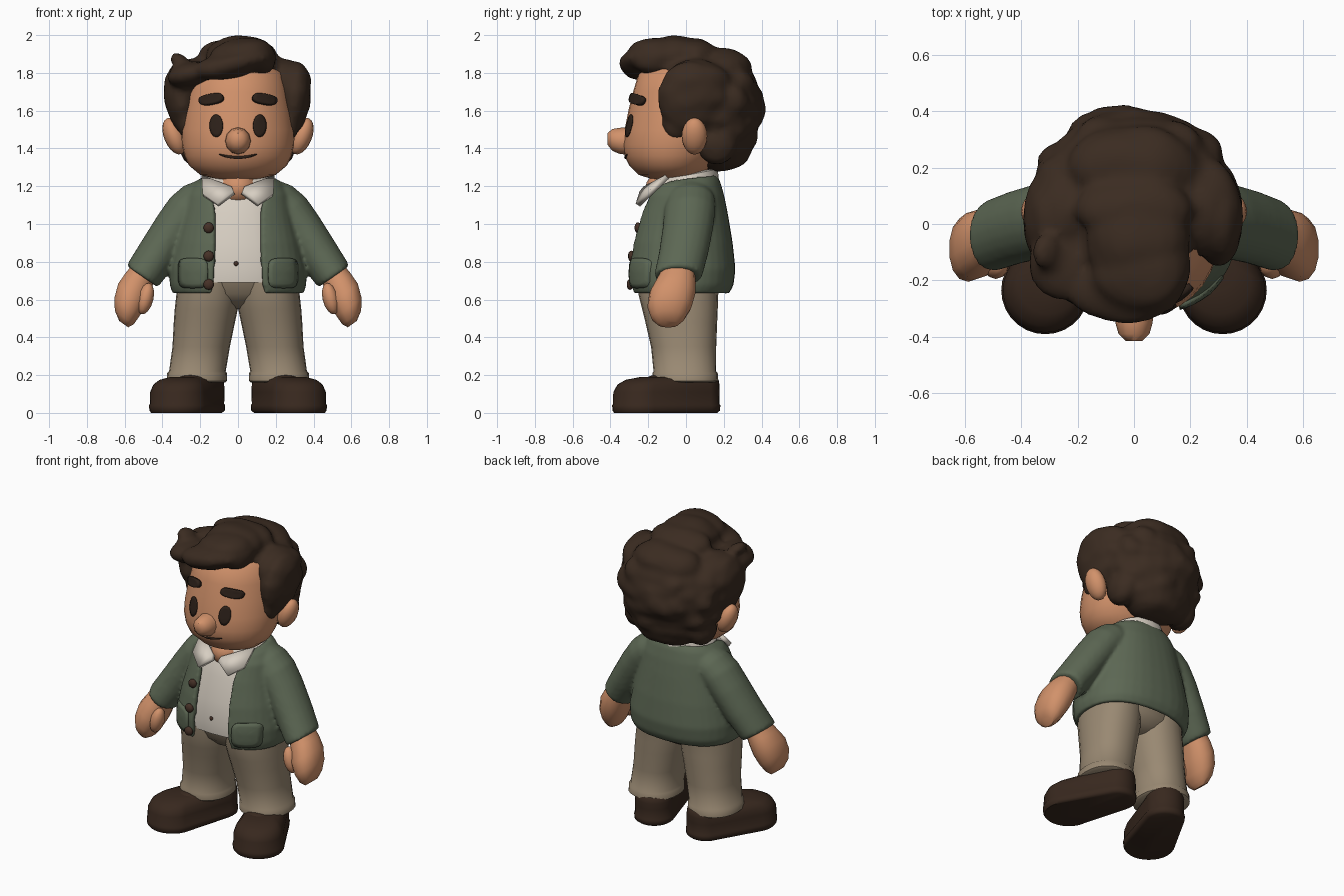
import bpy, bmesh, math, random
from mathutils import Vector, Matrix, noise
from mathutils.bvhtree import BVHTree

if "Cube" in bpy.data.objects:
    bpy.data.objects.remove(bpy.data.objects["Cube"])

random.seed(4)


def material(name, r, g, b):
    m = bpy.data.materials.new(name)
    m.diffuse_color = (r, g, b, 1)
    m.use_nodes = True
    m.node_tree.nodes["Principled BSDF"].inputs["Base Color"].default_value = m.diffuse_color
    return m


SKIN = material("skin", .64, .285, .145)
HAIR = material("dark brown hair", .043, .0245, .015)
GREEN = material("sage green wool", .108, .137, .088)
WHITE = material("off white cotton", .68, .62, .54)
TAN = material("tan cloth", .32, .25, .17)
SHOE = material("dark brown leather", .039, .021, .013)
DARK = material("near black brown", .026, .015, .010)
BUTTON = material("button brown", .06, .03, .02)


def finish(name, bm, mat):
    bmesh.ops.recalc_face_normals(bm, faces=bm.faces)
    me = bpy.data.meshes.new(name)
    bm.to_mesh(me)
    bm.free()
    me.materials.append(mat)
    ob = bpy.data.objects.new(name, me)
    bpy.context.collection.objects.link(ob)
    return ob


def skin_rings(name, rings, mat, closed=True, caps=True):
    """Join lists of points with quads."""
    bm = bmesh.new()
    vs = [[bm.verts.new(p) for p in r] for r in rings]
    n = len(vs[0])
    for a, b in zip(vs, vs[1:]):
        for i in range(n if closed else n - 1):
            j = (i + 1) % n
            bm.faces.new((a[i], a[j], b[j], b[i]))
    if caps:
        bm.faces.new(vs[0])
        bm.faces.new(vs[-1])
    bmesh.ops.remove_doubles(bm, verts=bm.verts, dist=1e-5)
    return finish(name, bm, mat)


def ring(c, u, v, n=24, p=1.0, gap=0.0):
    """Superellipse ring; gap leaves an opening of that half width at -v."""
    c, u, v = Vector(c), Vector(u), Vector(v)
    f = lambda t: math.copysign(abs(t) ** p, t)
    if gap:
        a0 = math.asin(min(1, (gap / u.length) ** (1 / p)))
        ts = [a0 + (2 * math.pi - 2 * a0) * i / (n - 1) for i in range(n)]
    else:
        ts = [2 * math.pi * i / n for i in range(n)]
    return [c + u * f(math.sin(t)) - v * f(math.cos(t)) for t in ts]


def level(z, rx, y0, y1, x=0, **k):
    return ring((x, (y0 + y1) / 2, z), (rx, 0, 0), (0, (y1 - y0) / 2, 0), **k)


def add_ball(bm, c, r, tilt=0, seg=20):
    m = Matrix.Translation(c) @ Matrix.Rotation(tilt, 4, 'Y') @ Matrix.Diagonal((*r, 1))
    bmesh.ops.create_uvsphere(bm, u_segments=seg, v_segments=seg // 2 + 2, radius=1, matrix=m)


def ball(name, c, r, mat, tilt=0, seg=16):
    bm = bmesh.new()
    add_ball(bm, c, r, tilt, seg)
    return finish(name, bm, mat)


def solid(ob, thick):
    mod = ob.modifiers.new("thickness", 'SOLIDIFY')
    mod.thickness, mod.offset = thick, 0


def evaluated(ob):
    return bpy.data.meshes.new_from_object(ob.evaluated_get(bpy.context.evaluated_depsgraph_get()))


def fuse(name, parts, mat, voxel, soft):
    """Merge overlapping parts into one softened surface."""
    bm = bmesh.new()
    for ob in parts:
        bm.from_mesh(evaluated(ob))
        bpy.data.objects.remove(ob)
    ob = finish(name, bm, mat)
    mod = ob.modifiers.new("fuse", 'REMESH')
    mod.mode, mod.voxel_size = 'VOXEL', voxel
    mod = ob.modifiers.new("soften", 'SMOOTH')
    mod.factor, mod.iterations = .5, soft
    me = evaluated(ob)
    ob.modifiers.clear()
    ob.data = me
    if not me.materials:
        me.materials.append(mat)
    return ob


def surface(ob):
    bm = bmesh.new()
    bm.from_mesh(ob.data)
    return BVHTree.FromBMesh(bm)


def hit(tree, x, z):
    """Point on the front of a surface."""
    loc = tree.ray_cast(Vector((x, -2, z)), Vector((0, 1, 0)))[0]
    return loc if loc else Vector((x, -.25, z))


def patch(name, tree, x, z, rx, rz, mat, off, thick, p=1.0, tilt=0, n=20):
    """Rounded plate laid over a surface."""
    rings = []
    for s in (1, .7, .4, 0):
        pts = [Matrix.Rotation(tilt, 3, 'Y') @ q for q in ring((0, 0, 0), (rx * s, 0, 0), (0, 0, rz * s), n, p)]
        rings.append([hit(tree, x + q.x, z + q.z) - Vector((0, off, 0)) for q in pts])
    solid(skin_rings(name, rings, mat, caps=False), thick)


# Head, neck, nose
head = skin_rings("head", [level(*a, n=32) for a in (
    (1.235, .10, -.17, .05), (1.26, .20, -.25, .10), (1.31, .26, -.30, .14),
    (1.36, .283, -.325, .18), (1.42, .297, -.335, .21), (1.5, .30, -.325, .24),
    (1.6, .288, -.305, .26), (1.7, .27, -.28, .26), (1.8, .24, -.25, .22), (1.87, .15, -.15, .15))], SKIN)
face = surface(head)
ball("neck", (0, -.08, 1.19), (.11, .135, .10), SKIN)
skin_rings("nose", [ring((0, y, z), (r, 0, 0), (0, 0, r * 1.05), 12) for y, z, r in (
    (-.30, 1.44, .07), (-.35, 1.44, .066), (-.39, 1.445, .055), (-.415, 1.45, .03))], SKIN)

# Ears, eyes, brows, mouth
for s in (-1, 1):
    side = "right" if s < 0 else "left"
    ball(side + "_ear", (s * .337, .045, 1.465), (.055, .068, .102), SKIN, s * .38)
    patch(side + "_eye", face, s * .115, 1.52, .035, .06, DARK, .006, .006)
    patch(side + "_brow", face, s * .14, 1.66, .063, .026, DARK, .014, .026, .7, s * .2)
mouth = []
for i in range(13):
    x = -.1 + .2 * i / 12
    r = .003 + .006 * (1 - (x / .1) ** 2)
    mouth.append(ring(hit(face, x, 1.353 + 1.6 * x * x), (0, .006, 0), (0, 0, r), 8))
skin_rings("mouth", mouth, DARK)

# Hair: overlapping locks fused into one wavy mass
bm = bmesh.new()
for c, r, t in (
        ((0, .14, 1.62), (.335, .27, .305), 0), ((0, .19, 1.42), (.24, .165, .145), 0),
        ((.25, .06, 1.75), (.135, .18, .115), .45), ((-.24, .04, 1.75), (.135, .18, .12), -.45),
        ((.01, -.05, 1.885), (.19, .20, .108), 0), ((-.03, -.225, 1.845), (.215, .13, .07), -.2),
        ((.02, -.17, 1.905), (.17, .14, .08), -.1), ((0, .05, 1.895), (.21, .12, .09), 0),
        ((0, .2, 1.82), (.24, .15, .11), 0), ((.12, -.17, 1.845), (.08, .11, .06), 0),
        ((-.25, -.14, 1.795), (.13, .13, .068), -.15), ((-.31, -.1, 1.865), (.05, .06, .035), .5),
        ((.1, -.15, 1.88), (.10, .13, .08), -.3)):
    add_ball(bm, c, r, t)
for s in (-1, 1):
    add_ball(bm, (s * .3, .02, 1.67), (.088, .17, .19), s * .1)
    add_ball(bm, (s * .275, -.05, 1.55), (.045, .075, .11))
    add_ball(bm, (s * .23, .16, 1.43), (.08, .11, .12))
for i in range(20):
    a, z = random.uniform(-.1, math.pi + .1), random.uniform(-.7, .7)
    w = math.sqrt(1 - z * z)
    add_ball(bm, (.25 * w * math.cos(a), .14 + .20 * w * math.sin(a), 1.62 + .24 * z),
             (.12, .085, .075), random.uniform(-.7, .7), 14)
me = fuse("hair", [finish("locks", bm, HAIR)], HAIR, .02, 2).data
offs = [v.normal * .012 * noise.noise(Vector((v.co.x * 6, v.co.y * 6, v.co.z * 13))) for v in me.vertices]
for v, o in zip(me.vertices, offs):
    v.co += o

# Cardigan body, open at the front, and shirt inside it
coat = ((.635, .33, -.275, .21, .14), (.68, .345, -.29, .235, .13), (.76, .345, -.295, .245, .125),
        (.9, .315, -.275, .23, .12), (1.05, .275, -.235, .205, .12), (1.15, .255, -.20, .185, .135),
        (1.215, .22, -.17, .165, .155), (1.25, .18, -.13, .145, .165))
rings = [level(z, rx, a, b, n=33, p=.85, gap=w) for z, rx, a, b, w in coat]
for r, k in zip(rings[-2:], (.08, .16)):
    for p in r:
        p.z += k * (p.y - .12)
jacket = skin_rings("body", rings, GREEN, closed=False, caps=False)
solid(jacket, .034)
cloth, knit = surface(jacket), [jacket]
shirt = skin_rings("shirt", [level(max(z, .69) - (.02 if z > 1.2 else 0), rx - .03, a + .025, b - .025, p=.85)
                             for z, rx, a, b, w in coat[1:]], WHITE)
ball("shirt_button", hit(surface(shirt), -.01, .79), (.013, .008, .013), BUTTON, 0, 8)
for z in (.98, .83, .68):
    ball("cardigan_button", hit(cloth, -.155, z) - Vector((0, .025, 0)), (.029, .018, .029), BUTTON, 0, 10)

# Shirt collar: sloped band and two front flaps
band = [level(z, rx, a, b) for z, rx, a, b in (
    (1.21, .20, -.195, .175), (1.275, .175, -.18, .168), (1.283, .15, -.16, .15), (1.21, .15, -.15, .14))]
for p in sum(band, []):
    p.z += .2 * (p.y - .09)
skin_rings("collar_band", band, WHITE, caps=False)
for s in (-1, 1):
    pts = ((.19, -.10, 1.25), (.03, -.215, 1.19), (.02, -.235, 1.165), (.105, -.255, 1.10), (.185, -.20, 1.155))
    bm = bmesh.new()
    bm.faces.new([bm.verts.new((s * x, y, z)) for x, y, z in pts])
    bmesh.ops.triangulate(bm, faces=bm.faces)
    solid(finish("collar_flap", bm, WHITE), .028)

# Trouser seat
skin_rings("trouser_seat", [level(*a) for a in (
    (.55, .10, -.10, .08), (.58, .24, -.17, .13), (.63, .30, -.225, .17), (.70, .31, -.25, .19))], TAN)

for s in (-1, 1):
    side = "right_" if s < 0 else "left_"
    # Sleeve with rounded shoulder, pocket and hand
    arm = ((.13, .025, 1.145, .09, .115, 1.3), (.17, .025, 1.14, .10, .122, 1.2), (.22, .025, 1.115, .11, .132, .95),
           (.27, .02, 1.07, .114, .136, .7), (.335, .01, .98, .112, .134, .6), (.42, -.012, .85, .109, .131, .6),
           (.495, -.038, .74, .103, .128, .6), (.508, -.043, .722, .098, .124, .6))
    knit.append(skin_rings("sleeve", [ring((s * x, y, z), (s * r * math.cos(t), 0, r * math.sin(t)), (0, ry, 0), 20)
                                      for x, y, z, r, ry, t in arm], GREEN))
    patch(side + "pocket", cloth, s * .235, .74, .075, .078, GREEN, .022, .02, .45)
    slope = Vector((s * .81, 0, .58))
    skin_rings(side + "hand", [ring((s * x, y, z), slope * r, (0, ry, 0), 14, p=.9) for x, y, z, r, ry in (
        (.49, -.04, .76, .07, .085), (.53, -.055, .69, .085, .107), (.56, -.073, .63, .094, .122),
        (.588, -.088, .56, .084, .117), (.602, -.095, .505, .063, .09), (.605, -.095, .47, .03, .055))], SKIN)
    ball(side + "thumb", (s * .49, -.145, .605), (.042, .05, .085), SKIN, s * -.25, 12)
    # Trouser leg with turned hem
    skin_rings(side + "trouser_leg", [level(z, rx, a, b, x=s * x, p=.9) for z, rx, a, b, x in (
        (.16, .145, -.16, .155, .215), (.17, .16, -.175, .17, .217), (.21, .158, -.178, .168, .217),
        (.22, .15, -.172, .16, .215), (.35, .152, -.185, .16, .195), (.48, .162, -.215, .165, .178),
        (.55, .167, -.232, .168, .168), (.62, .167, -.25, .17, .16), (.70, .16, -.255, .18, .155))], TAN)
    # Shoe: rounded outline around heel and toe, stacked upward
    heel, toe = Vector((.19, .06)), Vector((.315, -.235))
    axis, rings = (toe - heel).normalized(), []
    for z, rh, rt, pull in ((0, .105, .145, 0), (.012, .12, .154, 0), (.04, .122, .156, 0), (.048, .117, .151, 0),
                            (.11, .118, .15, 0), (.15, .117, .137, .01), (.175, .113, .112, .03), (.19, .10, .07, .07)):
        dirs = [Vector((math.cos(math.tau * i / 28), math.sin(math.tau * i / 28))) for i in range(28)]
        pts = [toe - axis * pull + d * rt if d.dot(axis) > -.05 else heel + d * rh for d in dirs]
        rings.append([(s * q.x, q.y, z) for q in pts])
    skin_rings(side + "shoe", rings, SHOE)
    ball(side + "shoe_tongue", (s * .25, -.15, .165), (.08, .07, .037), SHOE)
fuse("cardigan", knit, GREEN, .012, 5)

# Smooth shading with firm edges
for ob in bpy.context.scene.objects:
    ob.select_set(ob.type == 'MESH')
bpy.context.view_layer.objects.active = head
bpy.ops.object.shade_smooth_by_angle(angle=math.radians(50))
